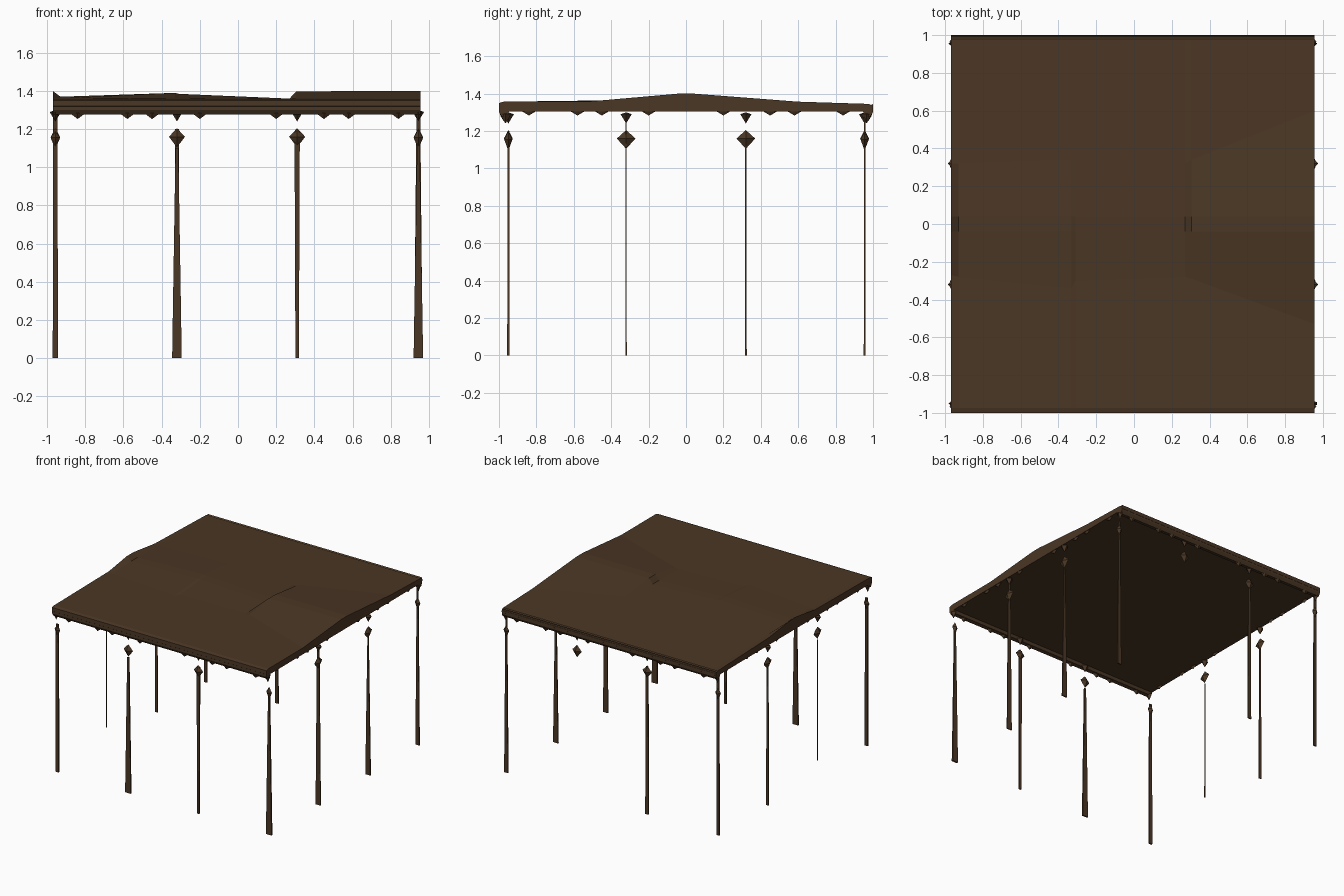
import bpy, bmesh

if "Cube" in bpy.data.objects:
    bpy.data.objects.remove(bpy.data.objects["Cube"])

wood = bpy.data.materials.new("dark_wood")
wood.diffuse_color = (0.07, 0.038, 0.018, 1)
wood.use_nodes = True
wood.node_tree.nodes["Principled BSDF"].inputs["Base Color"].default_value = wood.diffuse_color


def finish(name, bm):
    bmesh.ops.recalc_face_normals(bm, faces=bm.faces)
    me = bpy.data.meshes.new(name)
    bm.to_mesh(me)
    bm.free()
    me.materials.append(wood)
    ob = bpy.data.objects.new(name, me)
    bpy.context.collection.objects.link(ob)
    return ob


def loft(name, rings):
    """Skin matching rings of points and cap both ends."""
    bm = bmesh.new()
    vs = [[bm.verts.new(p) for p in r] for r in rings]
    n = len(vs[0])
    for a, b in zip(vs, vs[1:]):
        for i in range(n):
            j = (i + 1) % n
            bm.faces.new((a[i], a[j], b[j], b[i]))
    bm.faces.new(vs[0])
    bm.faces.new(vs[-1])
    return finish(name, bm)


def rect(x, y, z, w, d):
    return [(x - w / 2, y - d / 2, z), (x + w / 2, y - d / 2, z),
            (x + w / 2, y + d / 2, z), (x - w / 2, y + d / 2, z)]


def gem(name, x, y, z, rx, ry, up, down):
    """Faceted bead or pendant: two pyramids base to base."""
    bm = bmesh.new()
    ring = [bm.verts.new((x + sx * rx, y + sy * ry, z))
            for sx, sy in ((1, 0), (.5, .5), (0, 1), (-.5, .5),
                           (-1, 0), (-.5, -.5), (0, -1), (.5, -.5))]
    for dz in (up, -down):
        tip = bm.verts.new((x, y, z + dz))
        for i in range(8):
            bm.faces.new((ring[i], ring[(i + 1) % 8], tip))
    return finish(name, bm)


# Roof slab: cross-sections along x, each with (edge, shoulder, peak) heights
L, R, BOTTOM = -0.97, 0.955, 1.305
sections = [(L, -0.27, 0.32, 1.365, 1.40), (-0.93, -0.28, 0.32, 1.362, 1.37),
            (-0.33, -0.34, 0.34, 1.365, 1.39), (-0.31, -0.30, 0.33, 1.365, 1.385),
            (0.27, -0.28, 0.32, 1.36, 1.36), (0.305, -0.29, 0.34, 1.363, 1.398),
            (R, -0.53, 0.60, 1.357, 1.40)]
loft("roof", [[(x, -0.985, BOTTOM), (x, -1, 1.32), (x, -1, 1.35), (x, -0.975, 1.357),
               (x, y0, sh), (x, -0.04, pk), (x, 0.04, pk), (x, y1, sh),
               (x, 0.98, 1.345), (x, 1, 1.33), (x, 1, 1.315), (x, 0.985, BOTTOM)]
              for x, y0, y1, sh, pk in sections])

# Moulded eave beams along front and back
eave = [(-0.999, 1.345), (-0.999, 1.30), (-0.985, 1.278), (-0.955, 1.282), (-0.945, 1.31)]
for name, s in (("front_eave", 1), ("back_eave", -1)):
    loft(name, [[(x, s * y, z) for y, z in eave] for x in (L, R)])

# Small pendants under the eaves and side edges
drops = (-0.84, -0.58, -0.45, -0.20, 0.20, 0.45, 0.58, 0.84)
for d in drops:
    for y in (-0.975, 0.975):
        gem("eave_pendant", d, y, 1.283, 0.04, 0.018, 0.01, 0.03)
    for x in (L + 0.015, R - 0.012):
        gem("side_pendant", x, d, 1.307, 0.012, 0.04, 0.005, 0.024)

# Corner brackets and brackets above each post
PX, PY = (-0.957, -0.32, 0.31, 0.945), (-0.95, -0.32, 0.32, 0.955)
for x in PX:
    for y in PY:
        if x in (PX[0], PX[3]) or y in (PY[0], PY[3]):
            corner = x in (PX[0], PX[3]) and y in (PY[0], PY[3])
            gem("post_bracket", x, y + (0.0 if not corner else (-0.015 if y < 0 else 0.01)),
                1.29, 0.02 if corner else 0.03, 0.03, 0.01, 0.05)
            # Faceted bead near the top of each post
            if corner:
                gem("corner_bead", x, y, 1.155, 0.025, 0.022, 0.045, 0.06)
            else:
                side = x in (PX[0], PX[3])
                gem("post_bead", x, y, 1.16, 0.024 if side else 0.042,
                    0.05 if side else 0.024, 0.045, 0.055)

# Thin tapering posts: column, row, foot width, top width, depth, bottom, top
posts = [(0, 0, .028, .022, .014, 0, 1.20), (1, 0, .05, .015, .012, 0, 1.10),
         (2, 0, .018, .028, .012, 0, 1.19), (3, 0, .05, .012, .014, 0, 1.16),
         (0, 1, .006, .006, .006, .12, 1.10), (3, 1, .045, .02, .007, 0, 1.29),
         (0, 2, .024, .014, .007, 0, 1.18), (3, 2, .045, .008, .010, 0, 1.12),
         (0, 3, .026, .022, .010, 0, 1.29), (1, 3, .03, .02, .010, 0, 1.20),
         (3, 3, .035, .012, .010, 0, 1.29)]
for c, r, w0, w1, d, z0, z1 in posts:
    x, y = PX[c], PY[r]
    loft("post", [rect(x, y, z0, w0, d), rect(x, y, z0 + 0.18, w0 * .85 + w1 * .15, d * .8),
                  rect(x, y, z1, w1, d * .8)])
